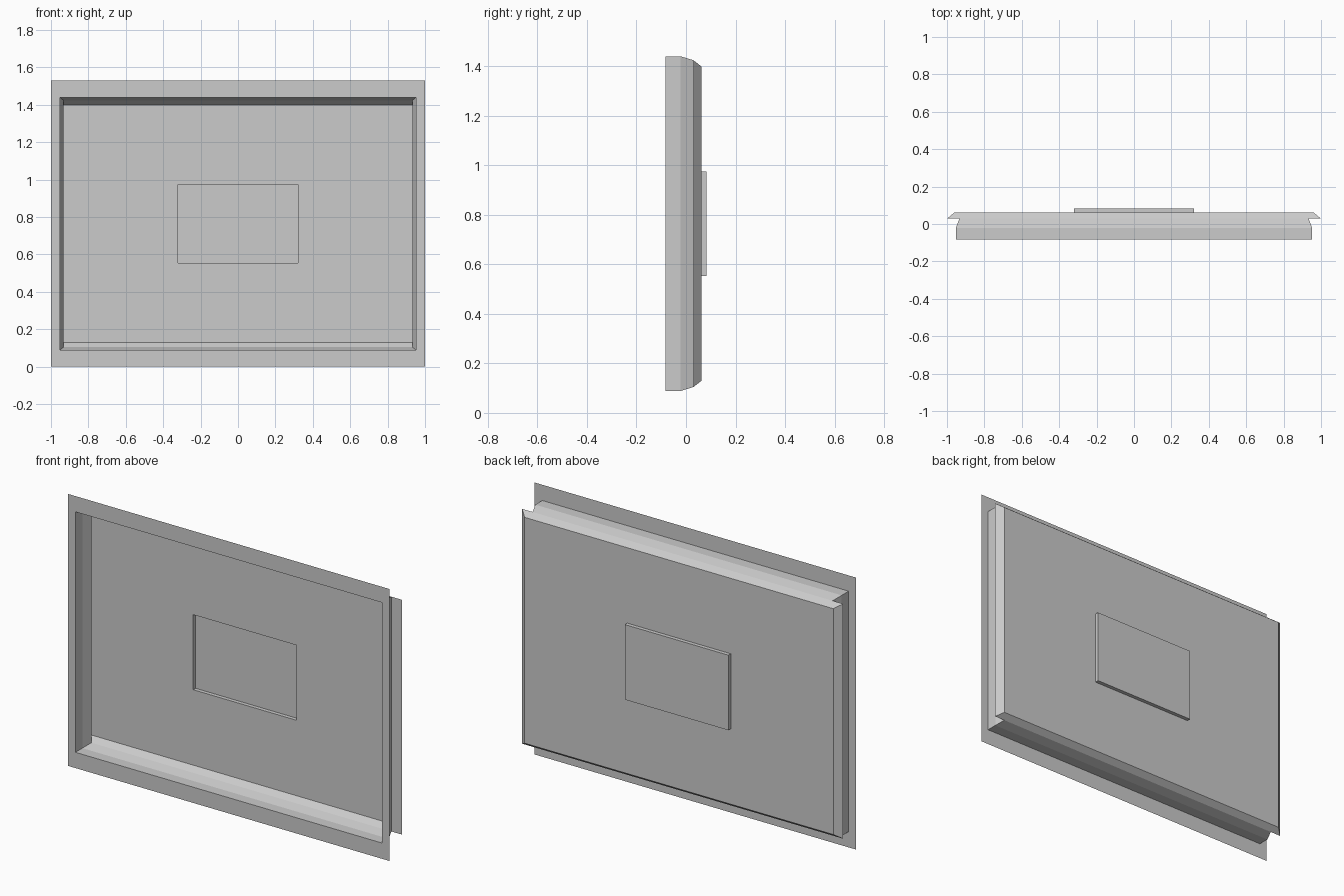
import bpy, bmesh

if "Cube" in bpy.data.objects:
    bpy.data.objects.remove(bpy.data.objects["Cube"])

CENTRE_Z = 0.7645  # mid height of the panel


def loft_sheet(name, rings):
    """Thin sheet through rectangular rings (half width, half height, y), capped at the last."""
    bm = bmesh.new()
    loops = []
    for w, h, y in rings:
        loops.append([bm.verts.new((sx * w, y, CENTRE_Z + sz * h))
                      for sx, sz in ((-1, -1), (1, -1), (1, 1), (-1, 1))])
    for a, b in zip(loops, loops[1:]):
        for i in range(4):
            j = (i + 1) % 4
            bm.faces.new((a[i], a[j], b[j], b[i]))
    bm.faces.new(loops[-1])
    bmesh.ops.recalc_face_normals(bm, faces=bm.faces)
    mesh = bpy.data.meshes.new(name)
    bm.to_mesh(mesh)
    bm.free()
    obj = bpy.data.objects.new(name, mesh)
    bpy.context.collection.objects.link(obj)
    return obj


# Pressed tray: front flange, tapering walls, flared side lips, back with a centre pocket
loft_sheet("pressed_panel", [
    (1.000, 0.7645, -0.0835),  # flange outer edge
    (0.953, 0.676, -0.0835),   # flange inner edge
    (0.953, 0.676, -0.022),    # straight wall
    (0.933, 0.660, 0.030),     # tapered wall
    (0.998, 0.660, 0.030),     # side lip
    (0.960, 0.635, 0.062),     # back edge
    (0.322, 0.211, 0.062),     # pocket rim
    (0.322, 0.211, 0.0835),    # pocket floor
])
